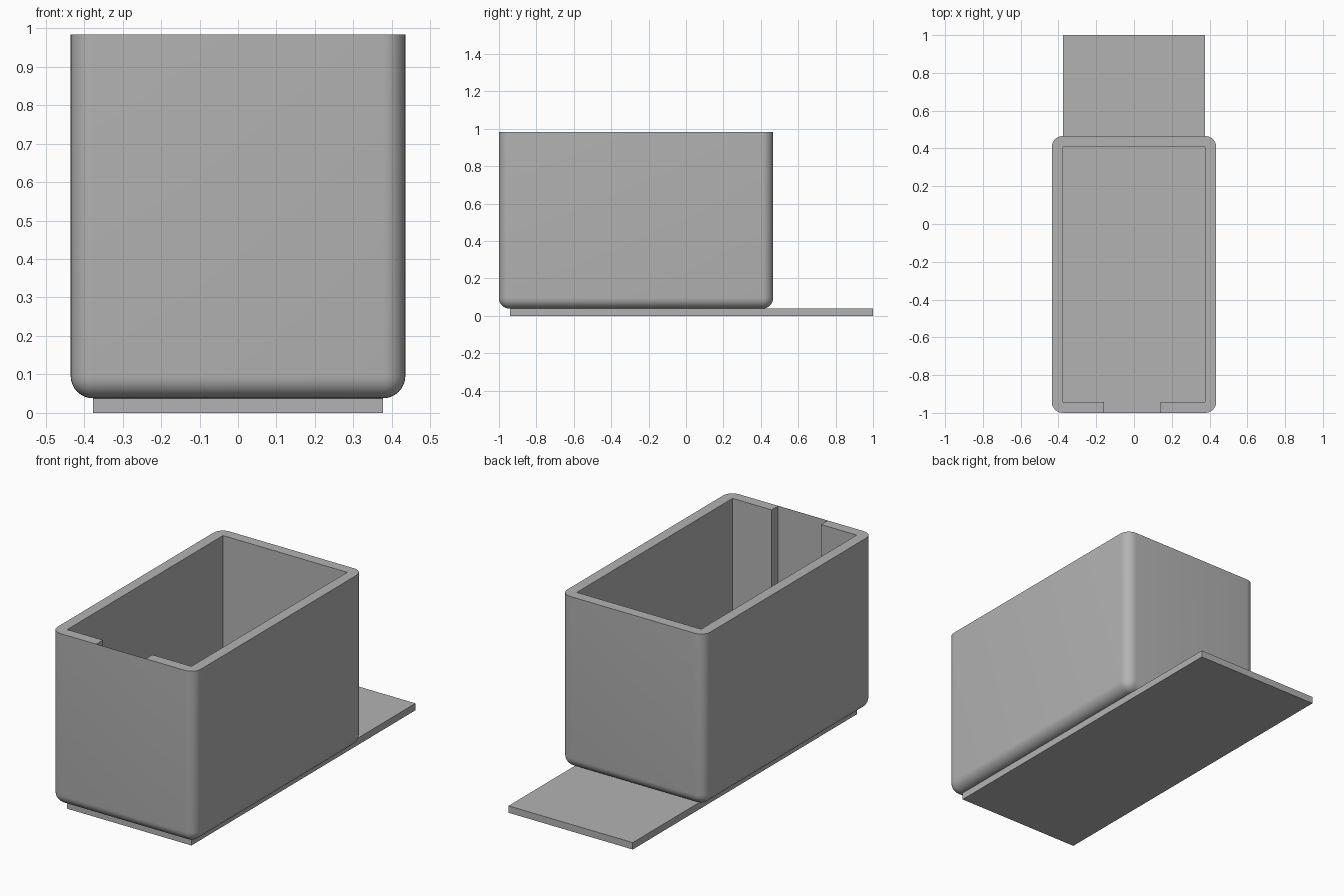
import bpy, bmesh, math

if "Cube" in bpy.data.objects:
    bpy.data.objects.remove(bpy.data.objects["Cube"])

grey = bpy.data.materials.new("plain grey")
grey.diffuse_color = (0.45, 0.45, 0.45, 1)
grey.use_nodes = True
grey.node_tree.nodes["Principled BSDF"].inputs["Base Color"].default_value = grey.diffuse_color


def prism(name, outline, z0, z1):
    """Extrude a counter-clockwise outline from z0 to z1."""
    bm = bmesh.new()
    low = [bm.verts.new((x, y, z0)) for x, y in outline]
    high = [bm.verts.new((x, y, z1)) for x, y in outline]
    bm.faces.new(low[::-1])
    bm.faces.new(high)
    n = len(outline)
    for i in range(n):
        j = (i + 1) % n
        bm.faces.new((low[i], low[j], high[j], high[i]))
    mesh = bpy.data.meshes.new(name)
    bm.to_mesh(mesh)
    bm.free()
    obj = bpy.data.objects.new(name, mesh)
    bpy.context.collection.objects.link(obj)
    mesh.materials.append(grey)
    return obj


def rect(x, y0, y1):
    return [(-x, y0), (x, y0), (x, y1), (-x, y1)]


BASE, WALL, TOP = 0.038, 0.058, 0.983
FRONT, BACK, SIDE = -1.0, 0.466, 0.435

# Flat plate that sticks out behind the bin
prism("base_plate", rect(0.377, -0.942, 1.0), 0, BASE)

# Bin body, rounded on every edge except the rim
body = prism("bin", rect(SIDE, FRONT, BACK), BASE, TOP)
bm = bmesh.new()
bm.from_mesh(body.data)
round_edges = [e for e in bm.edges if min(v.co.z for v in e.verts) < BASE + 0.01]
bmesh.ops.bevel(bm, geom=round_edges, offset=WALL, segments=8, profile=0.5, affect='EDGES')
bm.to_mesh(body.data)
bm.free()

# Cavity with a slot that leaves only a thin skin in the front wall
inner_x, inner_y0, inner_y1 = SIDE - WALL, FRONT + WALL, BACK - WALL
skin = FRONT + 0.001
cavity = prism("cavity_cutter", [
    (-inner_x, inner_y0), (-0.16, inner_y0), (-0.16, skin), (0.14, skin),
    (0.14, inner_y0), (inner_x, inner_y0), (inner_x, inner_y1), (-inner_x, inner_y1),
], BASE + WALL, TOP + 0.2)
cavity.hide_render = True
cavity.hide_set(True)

cut = body.modifiers.new("hollow", 'BOOLEAN')
cut.operation = 'DIFFERENCE'
cut.solver = 'EXACT'
cut.object = cavity

# Apply the cut, then smooth only the rounded edges
bpy.context.view_layer.objects.active = body
body.select_set(True)
bpy.ops.object.modifier_apply(modifier="hollow")
bpy.ops.object.shade_smooth_by_angle(angle=math.radians(30))
